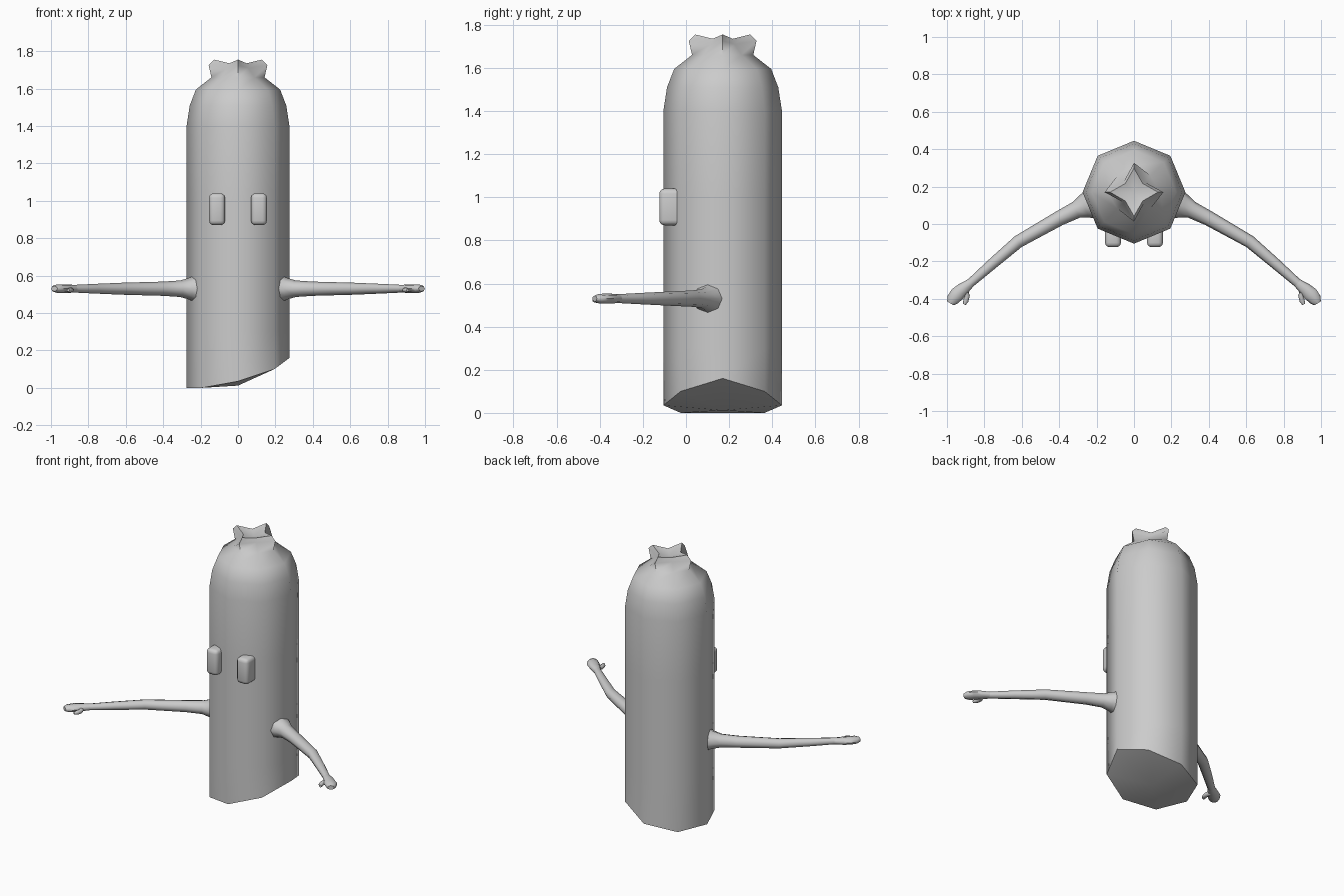
import bpy, bmesh, math
from mathutils import Vector

cube = bpy.data.objects.get("Cube")
if cube:
    bpy.data.objects.remove(cube, do_unlink=True)

grey = bpy.data.materials.new("plain grey")
grey.use_nodes = True
COLOUR = (0.6, 0.6, 0.6, 1)
grey.diffuse_color = COLOUR
grey.node_tree.nodes["Principled BSDF"].inputs["Base Color"].default_value = COLOUR

CY = 0.17  # body axis sits behind the origin


def finish(bm, name, angle):
    bmesh.ops.recalc_face_normals(bm, faces=bm.faces)
    mesh = bpy.data.meshes.new(name)
    bm.to_mesh(mesh)
    bm.free()
    mesh.materials.append(grey)
    obj = bpy.data.objects.new(name, mesh)
    bpy.context.collection.objects.link(obj)
    bpy.ops.object.select_all(action='DESELECT')
    obj.select_set(True)
    bpy.context.view_layer.objects.active = obj
    bpy.ops.object.shade_smooth_by_angle(angle=math.radians(angle))
    return obj


def loft(bm, rings, cap_start, cap_end):
    """Skin a list of point rings; each cap is a fan to the given point."""
    loops = [[bm.verts.new(p) for p in ring] for ring in rings]
    n = len(loops[0])
    for a, b in zip(loops, loops[1:]):
        for i in range(n):
            j = (i + 1) % n
            bm.faces.new((a[i], a[j], b[j], b[i]))
    for loop, tip in ((loops[0], cap_start), (loops[-1], cap_end)):
        centre = bm.verts.new(tip)
        for i in range(n):
            bm.faces.new((loop[i], loop[(i + 1) % n], centre))


def ring(r_axis, r_diag, z_axis, z_diag):
    """Eight points, alternating axis and diagonal radius."""
    pts = []
    for i in range(8):
        r, z = ((r_axis, z_axis), (r_diag, z_diag))[i % 2]
        a = i * math.pi / 4
        pts.append((r * math.cos(a), CY + r * math.sin(a), z))
    return pts


# Body: eight-sided column, slanted underside, domed shoulders, star-shaped neck
def slant(x):
    return 0.0 if x < -0.1 else 0.035 if x < 0.1 else 0.10 if x < 0.25 else 0.16


bottom = [(x, y, slant(x)) for x, y, z in ring(0.275, 0.275, 0, 0)]
rings = [bottom]
for z, r in ((0.30, 0.275), (0.60, 0.275), (1.0, 0.275), (1.40, 0.275),
             (1.51, 0.258), (1.595, 0.225)):
    rings.append(ring(r, r, z, z))
rings += [ring(0.142, 0.125, 1.66, 1.66),
          ring(0.157, 0.078, 1.725, 1.71),
          ring(0.128, 0.066, 1.755, 1.735)]
bm = bmesh.new()
loft(bm, rings, (0, CY, 0.012), (0, CY, 1.715))
finish(bm, "body", 46)


def limb(bm, stations):
    """Sweep an oval along stations of (x, y, z, half width, half height)."""
    pts = [Vector(s[:3]) for s in stations]
    rings = []
    for i, s in enumerate(stations):
        d = (pts[min(i + 1, len(pts) - 1)] - pts[max(i - 1, 0)]).normalized()
        side = Vector((-d.y, d.x, 0)).normalized()
        up = d.cross(side)
        rings.append([pts[i] + side * s[3] * math.cos(k * math.pi / 4)
                      + up * s[4] * math.sin(k * math.pi / 4) for k in range(8)])
    loft(bm, rings, pts[0], pts[-1])


ARM = [(0.22, 0.11, 0.53, 0.085, 0.075), (0.265, 0.095, 0.53, 0.065, 0.057),
       (0.31, 0.075, 0.53, 0.046, 0.044), (0.40, 0.03, 0.53, 0.040, 0.038),
       (0.62, -0.095, 0.53, 0.034, 0.032), (0.76, -0.215, 0.53, 0.029, 0.026),
       (0.885, -0.325, 0.53, 0.023, 0.020)]
PALM = [(0.87, -0.312, 0.53, 0.023, 0.020), (0.915, -0.348, 0.53, 0.034, 0.023),
        (0.945, -0.375, 0.53, 0.039, 0.023), (0.970, -0.405, 0.53, 0.034, 0.022),
        (0.982, -0.424, 0.53, 0.020, 0.014)]
THUMB = [(0.905, -0.350, 0.525, 0.017, 0.015), (0.893, -0.385, 0.522, 0.015, 0.014),
         (0.899, -0.412, 0.522, 0.014, 0.013), (0.908, -0.430, 0.522, 0.008, 0.008)]

for name, s in (("left", 1), ("right", -1)):
    for part, path in (("arm", ARM), ("hand", PALM), ("thumb", THUMB)):
        bm = bmesh.new()
        limb(bm, [(s * p[0], *p[1:]) for p in path])
        finish(bm, f"{name}_{part}", 60)

    # Eye: rounded block set into the front
    bm = bmesh.new()
    bmesh.ops.create_cube(bm, size=1)
    for v in bm.verts:
        v.co = Vector((v.co.x * 0.085 + s * 0.112, v.co.y * 0.12 - 0.064,
                       v.co.z * 0.17 + 0.955))
    bmesh.ops.bevel(bm, geom=bm.edges[:], offset=0.024, segments=3,
                    profile=0.5, affect='EDGES')
    finish(bm, f"{name}_eye", 60)
